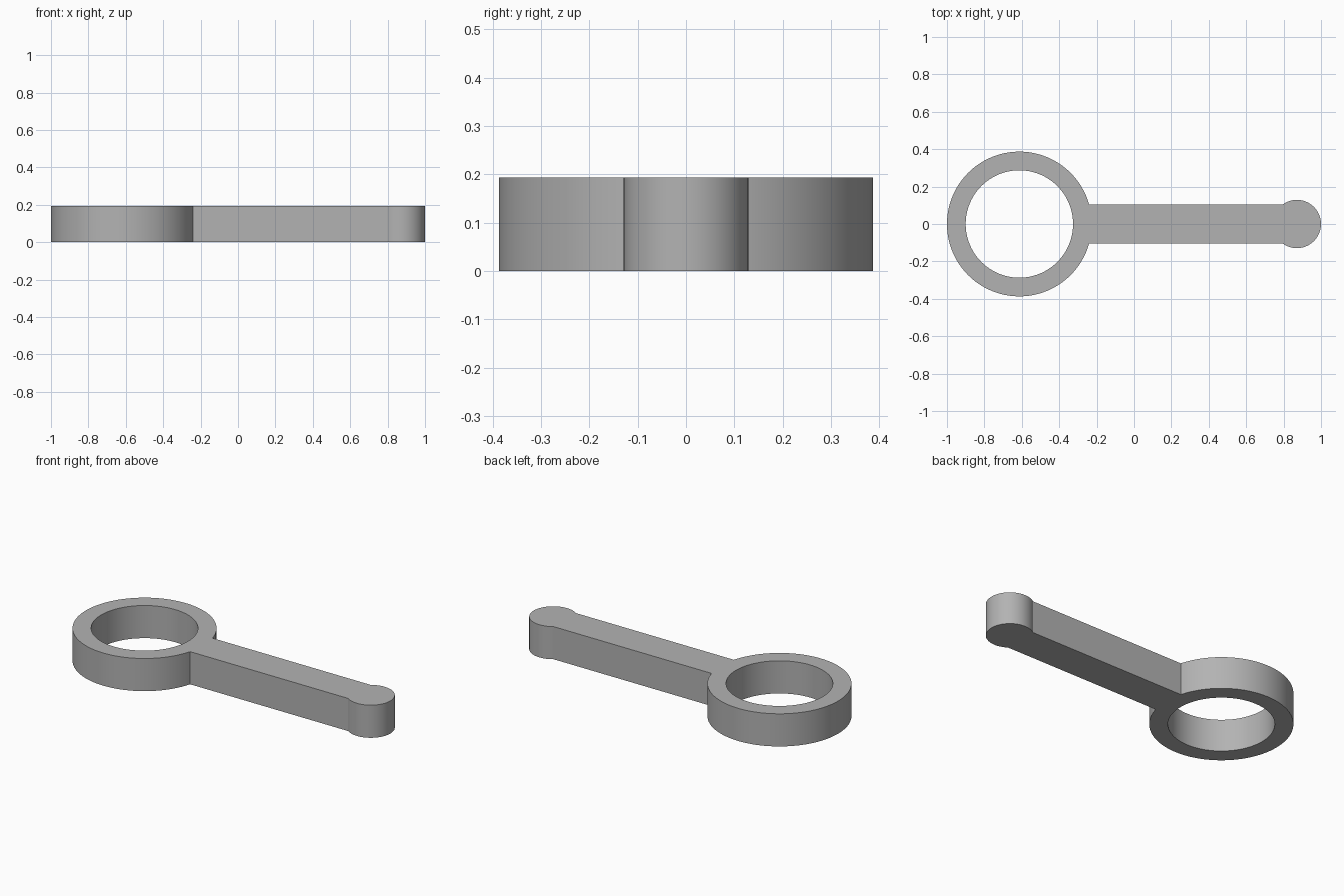
import bpy, bmesh
from math import sin, cos, asin, pi, radians

cube = bpy.data.objects.get("Cube")
if cube:
    bpy.data.objects.remove(cube, do_unlink=True)

HEIGHT = 0.1935
RING_X, RING_R, HOLE_R = -0.613, 0.387, 0.287
TIP_X, TIP_R = 0.871, 0.129
HALF_WIDTH = 0.105

grey = bpy.data.materials.new("plain grey")
grey.use_nodes = True
colour = (0.45, 0.45, 0.45, 1)
grey.diffuse_color = colour
grey.node_tree.nodes["Principled BSDF"].inputs["Base Color"].default_value = colour

bm = bmesh.new()


def arc(cx, r, start, end, steps):
    """Points on a circle about (cx, 0), both ends included."""
    angles = [start + (end - start) * i / steps for i in range(steps + 1)]
    return [bm.verts.new((cx + r * cos(a), r * sin(a), 0)) for a in angles]


# Angles at which the handle meets the ring and the rounded tip
neck = asin(HALF_WIDTH / RING_R)
tip = pi - asin(HALF_WIDTH / TIP_R)

# Ring: open outer arc, and inner circle split at the neck
outer = arc(RING_X, RING_R, neck, 2 * pi - neck, 88)
inner = arc(RING_X, HOLE_R, neck, 2 * pi - neck, 88)
for i in range(88):
    bm.faces.new((inner[i], outer[i], outer[i + 1], inner[i + 1]))

# Neck: inner arc joined to a straight chord across the handle
steps = 8
hole = [inner[-1]] + arc(RING_X, HOLE_R, -neck, neck, steps)[1:-1] + [inner[0]]
chord_x = outer[0].co.x
chord = [outer[-1]]
for i in range(1, steps):
    y = HALF_WIDTH * (2 * i / steps - 1)
    chord.append(bm.verts.new((chord_x, y, 0)))
chord.append(outer[0])
for i in range(steps):
    bm.faces.new((hole[i], chord[i], chord[i + 1], hole[i + 1]))

# Handle bar and rounded tip
end = arc(TIP_X, TIP_R, -tip, tip, 56)
bm.faces.new([end[0], end[-1]] + chord[::-1])
bm.faces.new(end)

# Drop the unused arc ends, then raise the flat outline to full thickness
bmesh.ops.delete(bm, geom=[v for v in bm.verts if not v.link_faces], context="VERTS")
bmesh.ops.recalc_face_normals(bm, faces=bm.faces[:])
solid = bmesh.ops.extrude_face_region(bm, geom=bm.faces[:], use_keep_orig=True)
raised = [g for g in solid["geom"] if isinstance(g, bmesh.types.BMVert)]
bmesh.ops.translate(bm, verts=raised, vec=(0, 0, HEIGHT))
bmesh.ops.recalc_face_normals(bm, faces=bm.faces[:])

mesh = bpy.data.meshes.new("ring_handle")
bm.to_mesh(mesh)
bm.free()
mesh.materials.append(grey)
lever = bpy.data.objects.new("ring_handle", mesh)
bpy.context.collection.objects.link(lever)

# Smooth round walls with crisp rims
bpy.context.view_layer.objects.active = lever
lever.select_set(True)
bpy.ops.object.shade_smooth_by_angle(angle=radians(30))
